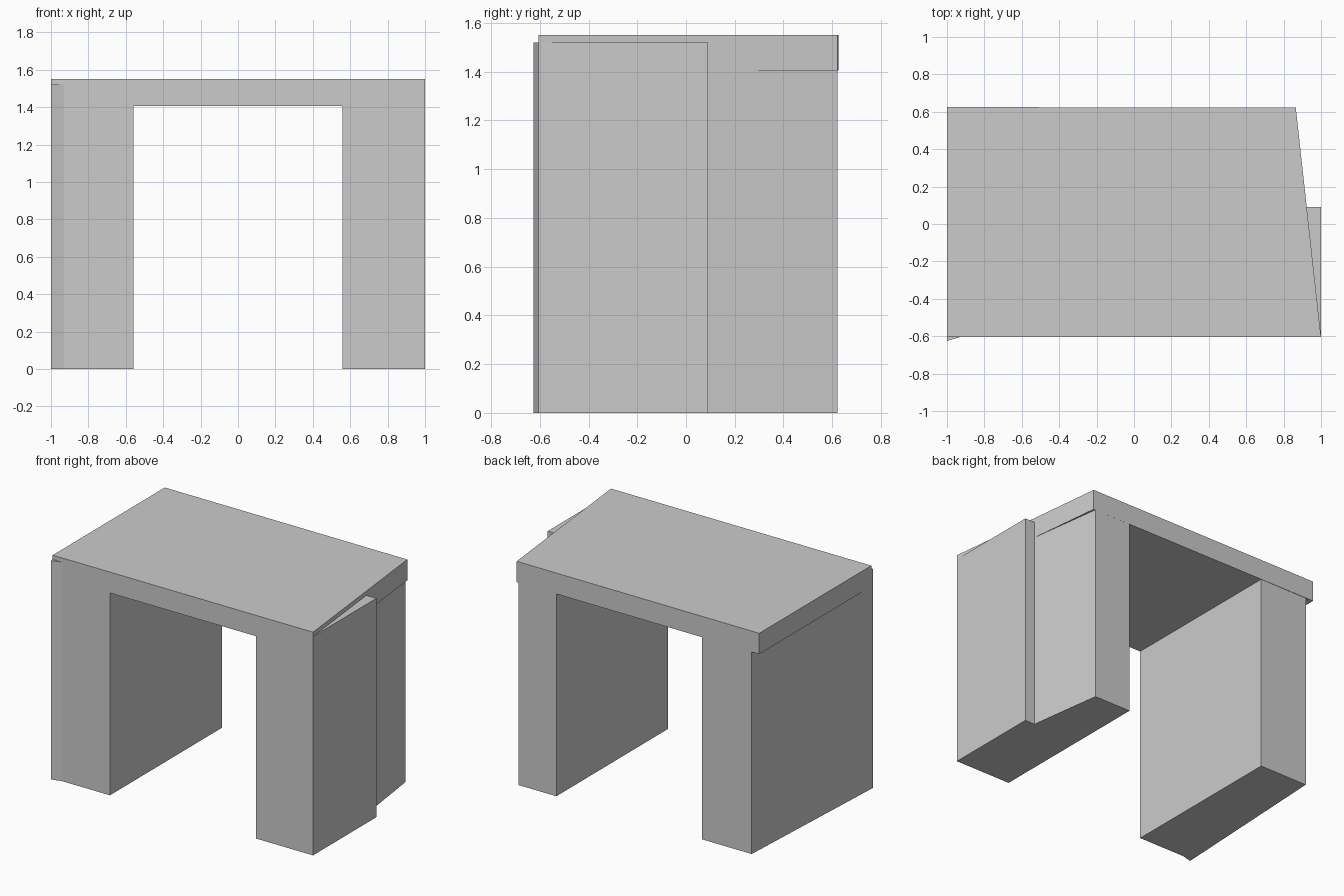
import bpy
import bmesh

if "Cube" in bpy.data.objects:
    bpy.data.objects.remove(bpy.data.objects["Cube"])


def prism(name, outline, z0, z1):
    """Extrude a plan outline (x, y) from height z0 to z1."""
    bm = bmesh.new()
    base = bm.faces.new([bm.verts.new((x, y, z0)) for x, y in outline])
    top = bmesh.ops.extrude_face_region(bm, geom=[base])["geom"]
    verts = [g for g in top if isinstance(g, bmesh.types.BMVert)]
    bmesh.ops.translate(bm, verts=verts, vec=(0, 0, z1 - z0))
    if not base.is_valid or len(bm.faces) == len(outline) + 1:
        bm.faces.new([v for v in bm.verts if v not in verts])
    bmesh.ops.recalc_face_normals(bm, faces=bm.faces)
    mesh = bpy.data.meshes.new(name)
    bm.to_mesh(mesh)
    bm.free()
    obj = bpy.data.objects.new(name, mesh)
    bpy.context.collection.objects.link(obj)
    return obj


HEIGHT, SLAB_BOTTOM, SHOULDER = 1.55, 1.405, 1.52
FRONT, BACK = -0.605, 0.622

# roof slab with its slanted right edge
prism("roof_slab", [(-1, FRONT), (1, FRONT), (0.865, BACK), (-1, 0.625)],
      SLAB_BOTTOM, HEIGHT)

# left pier, tapering in under the slab towards the back
prism("left_pier", [(-1, FRONT), (-0.56, FRONT), (-0.56, BACK), (-0.94, BACK)],
      0, SLAB_BOTTOM)

# thin wedge on the front left corner
prism("left_corner_wedge", [(-1, -0.625), (-0.93, FRONT), (-1, FRONT)],
      0, SHOULDER)

# right pier, following the slanted slab edge
prism("right_pier", [(0.56, FRONT), (1, FRONT), (0.923, 0.09), (0.85, BACK), (0.56, BACK)],
      0, SLAB_BOTTOM)

# stepped buttress standing out from the right pier
prism("right_buttress", [(1, FRONT), (1, 0.09), (0.922, 0.09)], 0, SHOULDER)
